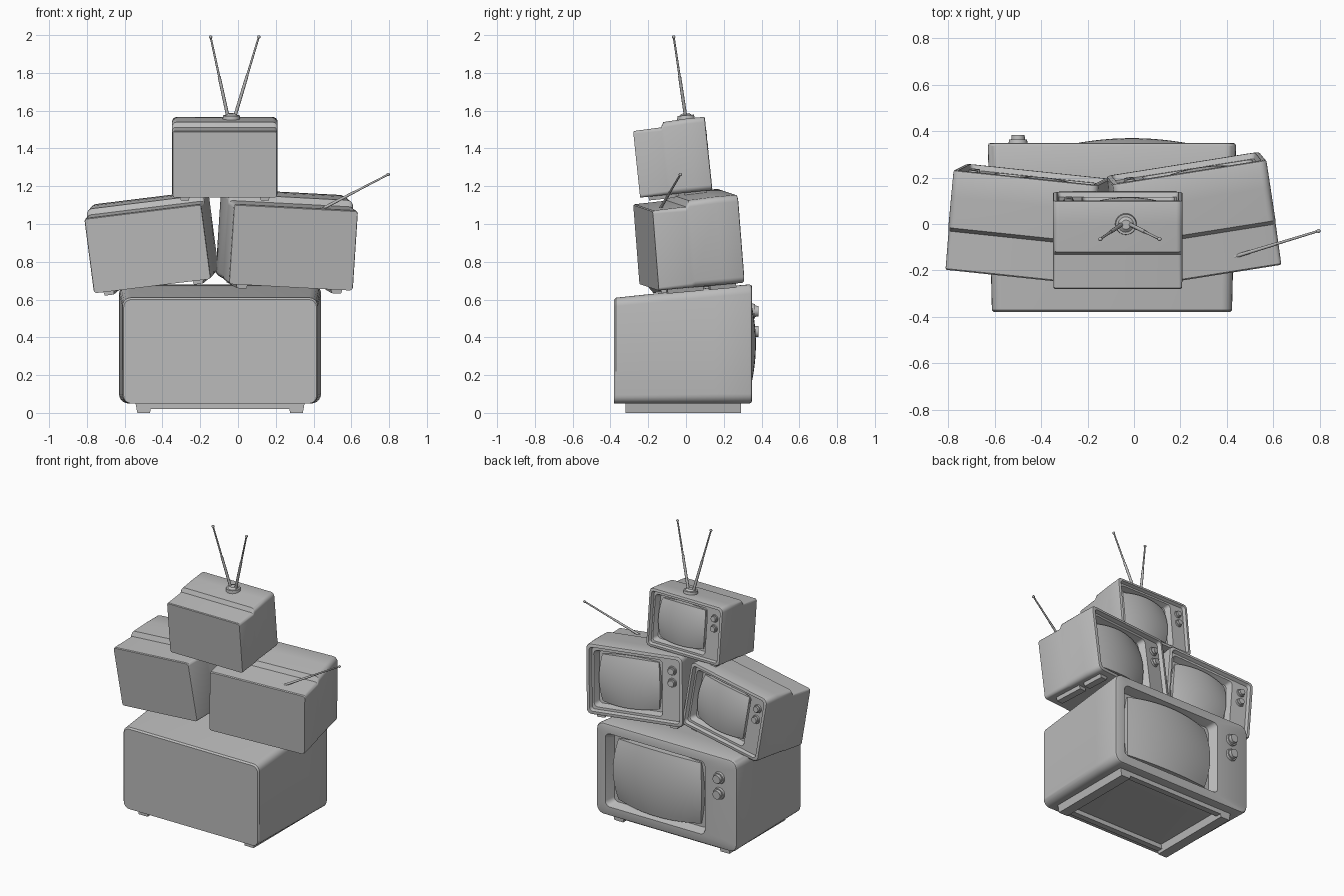
import bpy, bmesh, math
from mathutils import Matrix, Vector

if "Cube" in bpy.data.objects:
    bpy.data.objects.remove(bpy.data.objects["Cube"])

grey = bpy.data.materials.new("plain_grey")
grey.diffuse_color = (0.5, 0.5, 0.5, 1)
grey.use_nodes = True
grey.node_tree.nodes["Principled BSDF"].inputs["Base Color"].default_value = grey.diffuse_color


def finish(bm, name, matrix=Matrix.Identity(4), angle=32):
    bmesh.ops.recalc_face_normals(bm, faces=bm.faces)
    me = bpy.data.meshes.new(name)
    bm.to_mesh(me)
    bm.free()
    ob = bpy.data.objects.new(name, me)
    me.materials.append(grey)
    bpy.context.collection.objects.link(ob)
    ob.matrix_world = matrix
    bpy.ops.object.select_all(action='DESELECT')
    ob.select_set(True)
    bpy.context.view_layer.objects.active = ob
    bpy.ops.object.shade_smooth_by_angle(angle=math.radians(angle))
    return ob


def ring(bm, y, x0, x1, z0, z1, r, n=6):
    """Rounded rectangle of vertices in the xz plane."""
    verts = []
    for k, (cx, cz) in enumerate([(x1 - r, z1 - r), (x0 + r, z1 - r), (x0 + r, z0 + r), (x1 - r, z0 + r)]):
        for i in range(n):
            a = math.pi / 2 * (k + i / (n - 1))
            verts.append(bm.verts.new((cx + r * math.cos(a), y, cz + r * math.sin(a))))
    return verts


def rod(bm, a, b, r1, r2, seg=12):
    a, b = Vector(a), Vector(b)
    d = b - a
    m = Matrix.Translation((a + b) / 2) @ d.to_track_quat('Z', 'Y').to_matrix().to_4x4()
    bmesh.ops.create_cone(bm, cap_ends=True, segments=seg, radius1=r1, radius2=r2, depth=d.length, matrix=m)


def ball(bm, p, r):
    bmesh.ops.create_uvsphere(bm, u_segments=12, v_segments=8, radius=r, matrix=Matrix.Translation(p))


def television(name, W, H, sections, recess, r, feet, foot_h, matrix):
    """Set with its screen towards +y; local origin at the lower front edge."""
    k = H / 0.63
    h = W / 2
    floor = -recess - 0.06 * k
    # cabinet: rings from the back, round the rim and into the screen well
    bm = bmesh.new()
    rings = [ring(bm, y, -w / 2, w / 2, 0, top, rr) for y, w, top, rr in sections]

    def inset(y, d, rad):
        rings.append(ring(bm, y, -h + d, h - d, d, H - d, rad))
    inset(-0.014 * k, 0, r)
    inset(-0.004 * k, 0.004 * k, r)
    inset(0, 0.014 * k, r * 0.9)
    if recess:
        inset(0, 0.03 * k, r * 0.7)
        inset(-recess, 0.042 * k, r * 0.5)
    rings.append(ring(bm, -recess, -0.275 * W, 0.435 * W, 0.1 * H, 0.9 * H, 0.035 * k))
    rings.append(ring(bm, floor, -0.25 * W, 0.41 * W, 0.13 * H, 0.87 * H, 0.03 * k))
    bm.faces.new(rings[0])
    for a, b in zip(rings, rings[1:]):
        for i in range(len(a)):
            j = (i + 1) % len(a)
            bm.faces.new((a[i], a[j], b[j], b[i]))
    bm.faces.new(rings[-1])
    finish(bm, name + "_cabinet", matrix)

    # domed screen with bowed edges and a skirt down to the well floor
    bm = bmesh.new()
    N = 16
    grid = []
    for i in range(-1, N + 2):
        row = []
        for j in range(-1, N + 2):
            u = max(-1, min(1, 2 * i / N - 1))
            v = max(-1, min(1, 2 * j / N - 1))
            edge = i in (-1, N + 1) or j in (-1, N + 1)
            y = floor if edge else -recess + k * (0.02 - 0.043 * u * u - 0.027 * v * v)
            row.append(bm.verts.new((W * (0.08 + 0.315 * u * (1 - 0.07 * v * v)), y,
                                     H * (0.5 + 0.36 * v * (1 - 0.08 * u * u)))))
        grid.append(row)
    for i in range(N + 2):
        for j in range(N + 2):
            bm.faces.new((grid[i][j], grid[i][j + 1], grid[i + 1][j + 1], grid[i + 1][j]))
    bmesh.ops.remove_doubles(bm, verts=bm.verts, dist=1e-5)
    finish(bm, name + "_screen", matrix)

    # two stepped knobs
    bm = bmesh.new()
    for z in (0.775, 0.605):
        x, z = -0.378 * W, z * H
        rod(bm, (x, -recess - 0.005, z), (x, -recess + 0.014 * k, z), 0.042 * k, 0.038 * k, 20)
        rod(bm, (x, -recess, z), (x, -recess + 0.034 * k, z), 0.031 * k, 0.028 * k, 20)
    finish(bm, name + "_knobs", matrix)

    # tapered feet on both sides
    bm = bmesh.new()
    for s in (-1, 1):
        for y0, y1 in feet:
            x = s * 0.378 * W
            hw = 0.045 * k
            top = [bm.verts.new((x + a * hw, y, 0.012 * k)) for a, y in ((-1, y0), (1, y0), (1, y1), (-1, y1))]
            bot = [bm.verts.new((x + a * hw * 0.75, y, -foot_h)) for a, y in ((-1, y0), (1, y0), (1, y1), (-1, y1))]
            bm.faces.new(top)
            bm.faces.new(bot)
            for i in range(4):
                j = (i + 1) % 4
                bm.faces.new((top[i], top[j], bot[j], bot[i]))
    finish(bm, name + "_feet", matrix)


def place(loc, yaw, roll, pitch, s=1):
    R = [Matrix.Rotation(math.radians(a), 4, ax) for a, ax in ((yaw, 'Z'), (roll, 'Y'), (pitch, 'X'))]
    return Matrix.Translation(loc) @ R[0] @ R[1] @ R[2] @ Matrix.Scale(s, 4)


# big set at the bottom
base = place((-0.095, 0.35, 0.05), 0, 0, 0)
television("bottom_set", 1.07, 0.63,
           [(-0.73, 1.02, 0.55, 0.04), (-0.72, 1.035, 0.56, 0.045), (-0.2, 1.06, 0.615, 0.05)],
           0, 0.05, [(-0.67, -0.06)], 0.05, base)
# cross bars between the bottom runners
bm = bmesh.new()
for y in (-0.65, -0.08):
    bmesh.ops.create_cube(bm, size=1, matrix=base @ Matrix.Translation((0, y, -0.01)) @ Matrix.Diagonal((0.8, 0.04, 0.04, 1)))
finish(bm, "bottom_set_cross_bars")

# three smaller sets share one stepped cabinet
small = [(-0.385, 0.55, 0.35, 0.012), (-0.38, 0.555, 0.354, 0.014), (-0.236, 0.56, 0.358, 0.02),
         (-0.221, 0.56, 0.385, 0.028), (-0.1, 0.56, 0.39, 0.028)]
for name, m in (("left_set", place((-0.412, 0.228, 0.705), -6, -7, 4.5, 1.13)),
                ("right_set", place((0.21, 0.26, 0.705), 9, 3, 5, 1.2)),
                ("top_set", place((-0.07, 0.14, 1.18), 0, 0, 6))):
    television(name, 0.56, 0.39, small, 0.02, 0.028, [(-0.34, -0.18), (-0.15, -0.033)], 0.02, m)

# rabbit-ear aerial on the top set
bm = bmesh.new()
rod(bm, (-0.035, 0, 1.553), (-0.035, -0.002, 1.575), 0.047, 0.044, 24)
rod(bm, (-0.035, -0.002, 1.573), (-0.035, -0.003, 1.585), 0.036, 0.02, 24)
for x0, x1 in ((-0.055, -0.145), (-0.015, 0.11)):
    mid = Vector((x0, -0.003, 1.575)).lerp(Vector((x1, -0.065, 1.99)), 0.5)
    rod(bm, (x0, -0.003, 1.575), mid, 0.009, 0.008)
    rod(bm, mid, (x1, -0.065, 1.99), 0.006, 0.005)
    ball(bm, (x1, -0.065, 1.99), 0.009)
finish(bm, "top_aerial")

# single aerial on the right set
bm = bmesh.new()
a, b = Vector((0.435, -0.14, 1.075)), Vector((0.795, -0.03, 1.262))
rod(bm, (0.435, -0.14, 1.04), (0.435, -0.14, 1.068), 0.018, 0.014)
ball(bm, a, 0.014)
rod(bm, a, a.lerp(b, 0.5), 0.008, 0.007)
rod(bm, a.lerp(b, 0.5), b, 0.006, 0.005)
ball(bm, b, 0.009)
finish(bm, "side_aerial")
